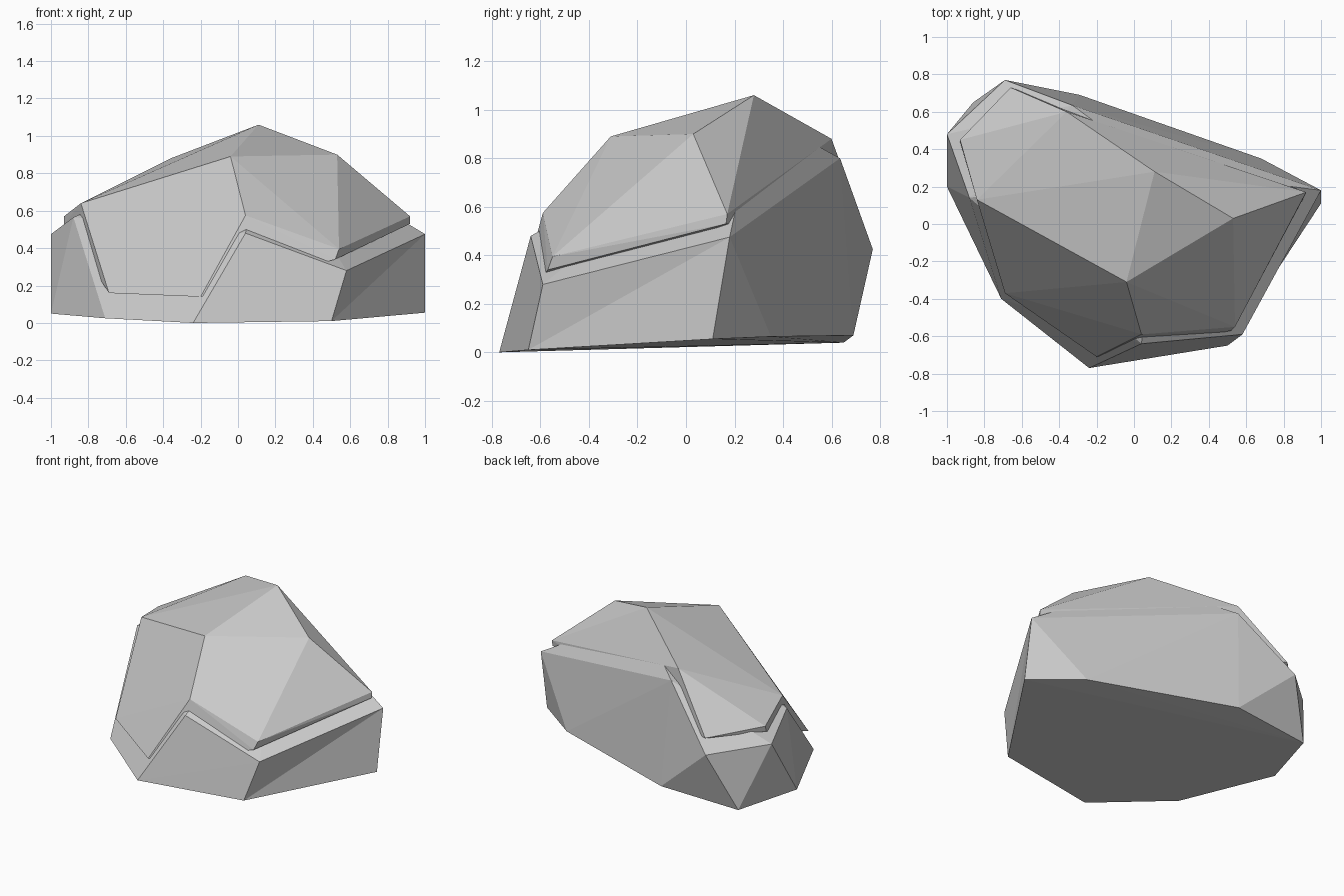
import bpy, bmesh
from mathutils import Vector

if "Cube" in bpy.data.objects:
    bpy.data.objects.remove(bpy.data.objects["Cube"])


def hull(name, points, flips=()):
    """Faceted stone from its corner points; flips = facet diagonals to turn."""
    bm = bmesh.new()
    for p in points:
        bm.verts.new(p)
    res = bmesh.ops.convex_hull(bm, input=bm.verts[:])
    loose = [v for v in bm.verts if not v.link_faces]
    bmesh.ops.delete(bm, geom=loose, context='VERTS')
    for a, b in flips:
        for e in bm.edges[:]:
            ends = [v.co for v in e.verts]
            if all(any((c - Vector(q)).length < 1e-4 for c in ends) for q in (a, b)):
                bmesh.utils.edge_rotate(e)
                break
    bmesh.ops.recalc_face_normals(bm, faces=bm.faces[:])
    me = bpy.data.meshes.new(name)
    bm.to_mesh(me)
    bm.free()
    ob = bpy.data.objects.new(name, me)
    bpy.context.collection.objects.link(ob)
    return ob


# Lower stone: ground outline, then rim, then the split at the back
ground = [(-.24, -.77, 0), (.50, -.65, .01), (1, .11, .055), (.68, .35, .065),
          (-.29, .69, .07), (-.86, .65, .04), (-1, .20, .05), (-.71, -.40, .025)]
rim = [(1, .18, .475), (.58, -.59, .28), (.04, -.64, .48), (-.88, .14, .565),
       (-1, .48, .475), (-.69, .77, .425), (-.33, .635, .80), (.14, .29, .99)]
hull("lower_stone", ground + rim, flips=[(rim[1], ground[2])])

# Upper stone: crown corners, edge corners, lip under the edge
crown = [(.11, .28, 1.06), (-.04, -.31, .89), (.53, .03, .90), (-.36, .60, .88)]
edge = [(.92, .17, .57), (.54, -.55, .395), (.04, -.59, .575), (-.20, -.71, .14),
        (-.69, -.37, .16), (-.84, .13, .64), (-.93, .45, .57), (-.66, .73, .52)]
lip = [(.92, .165, .53), (.52, -.57, .34), (-.93, .44, .53), (-.35, .59, .83)]
hull("upper_stone", crown + edge + lip)
